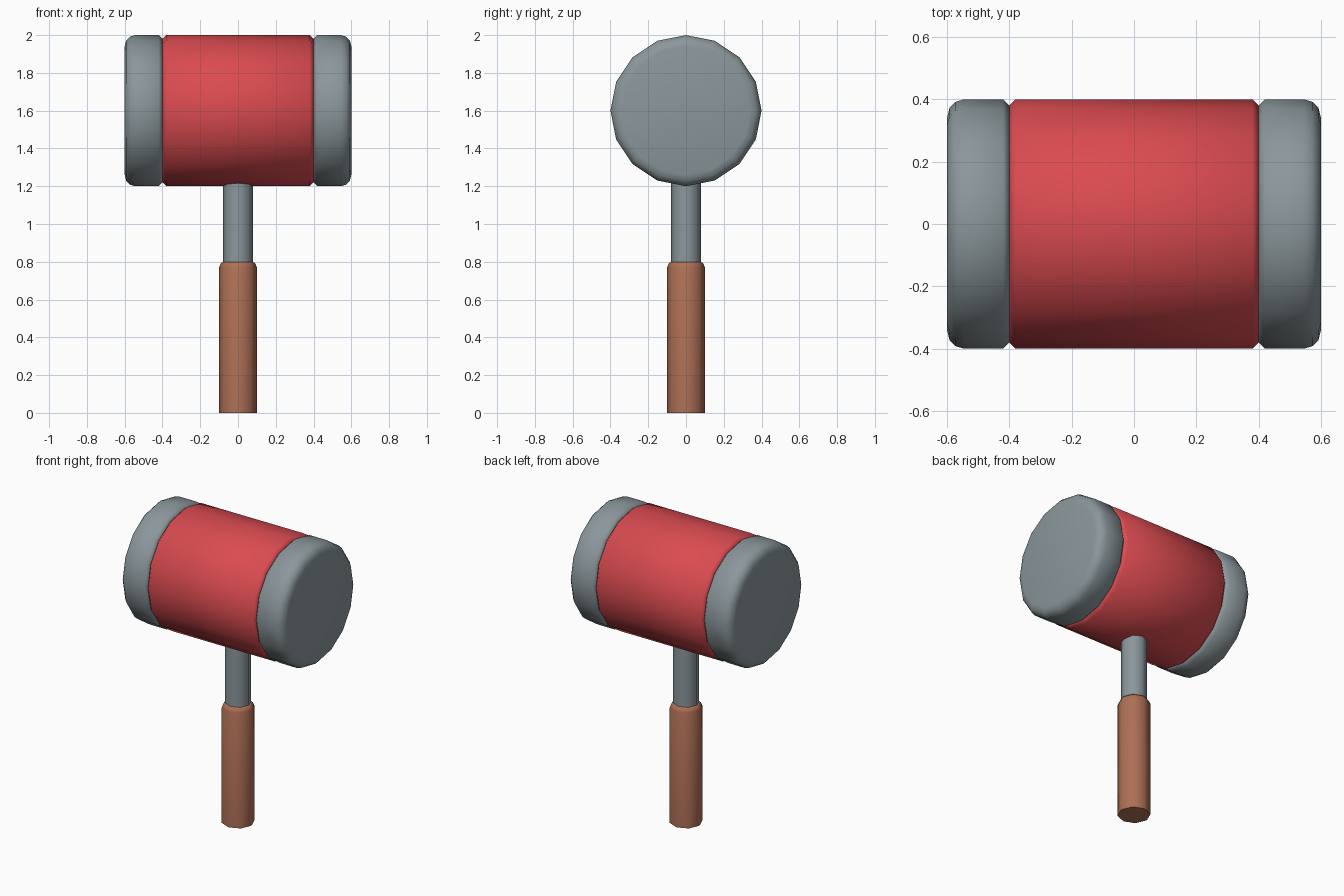
import bpy
import math

if "Cube" in bpy.data.objects:
    bpy.data.objects.remove(bpy.data.objects["Cube"])


def material(name, rgb):
    m = bpy.data.materials.new(name)
    m.diffuse_color = (*rgb, 1)
    m.use_nodes = True
    m.node_tree.nodes["Principled BSDF"].inputs["Base Color"].default_value = m.diffuse_color
    return m


red = material("red paint", (0.70, 0.07, 0.08))
grey = material("grey metal", (0.26, 0.31, 0.33))
brown = material("brown wood", (0.42, 0.16, 0.09))


def lathe(name, profile, sides, mat, axis="Z", center=(0, 0, 0)):
    """Closed turned solid from (distance along axis, radius) points."""
    verts, faces = [], []
    for d, r in profile:
        for i in range(sides):
            a = 2 * math.pi * i / sides
            u, v = r * math.cos(a), r * math.sin(a)
            verts.append((u, v, d) if axis == "Z" else (d, u, v))
    n = sides
    for k in range(len(profile) - 1):
        for i in range(n):
            j = (i + 1) % n
            faces.append((k*n + i, k*n + j, (k+1)*n + j, (k+1)*n + i))
    last = (len(profile) - 1) * n
    faces.append(tuple(reversed(range(n))))
    faces.append(tuple(range(last, last + n)))
    me = bpy.data.meshes.new(name)
    me.from_pydata(verts, [], faces)
    me.materials.append(mat)
    ob = bpy.data.objects.new(name, me)
    ob.location = center
    bpy.context.collection.objects.link(ob)
    bpy.context.view_layer.objects.active = ob
    ob.select_set(True)
    bpy.ops.object.shade_smooth_by_angle(angle=math.radians(50))
    ob.select_set(False)
    return ob


# Handle
lathe("grip", [(0, 0.1), (0.77, 0.1), (0.79, 0.092), (0.8, 0.08)], 8, brown)
lathe("shaft", [(0.78, 0.08), (1.3, 0.08)], 8, grey)

# Head drum with chamfered rims
head = (0, 0, 1.6)
lathe("head_drum", [(-0.4, 0.38), (-0.38, 0.4), (0.38, 0.4), (0.4, 0.38)],
      16, red, "X", head)

# Striking caps, rounded on the outside
cap = [(0.4, 0.38), (0.42, 0.4), (0.545, 0.4), (0.572, 0.392),
       (0.592, 0.372), (0.6, 0.34)]
lathe("right_cap", cap, 16, grey, "X", head)
lathe("left_cap", [(-d, r) for d, r in reversed(cap)], 16, grey, "X", head)
